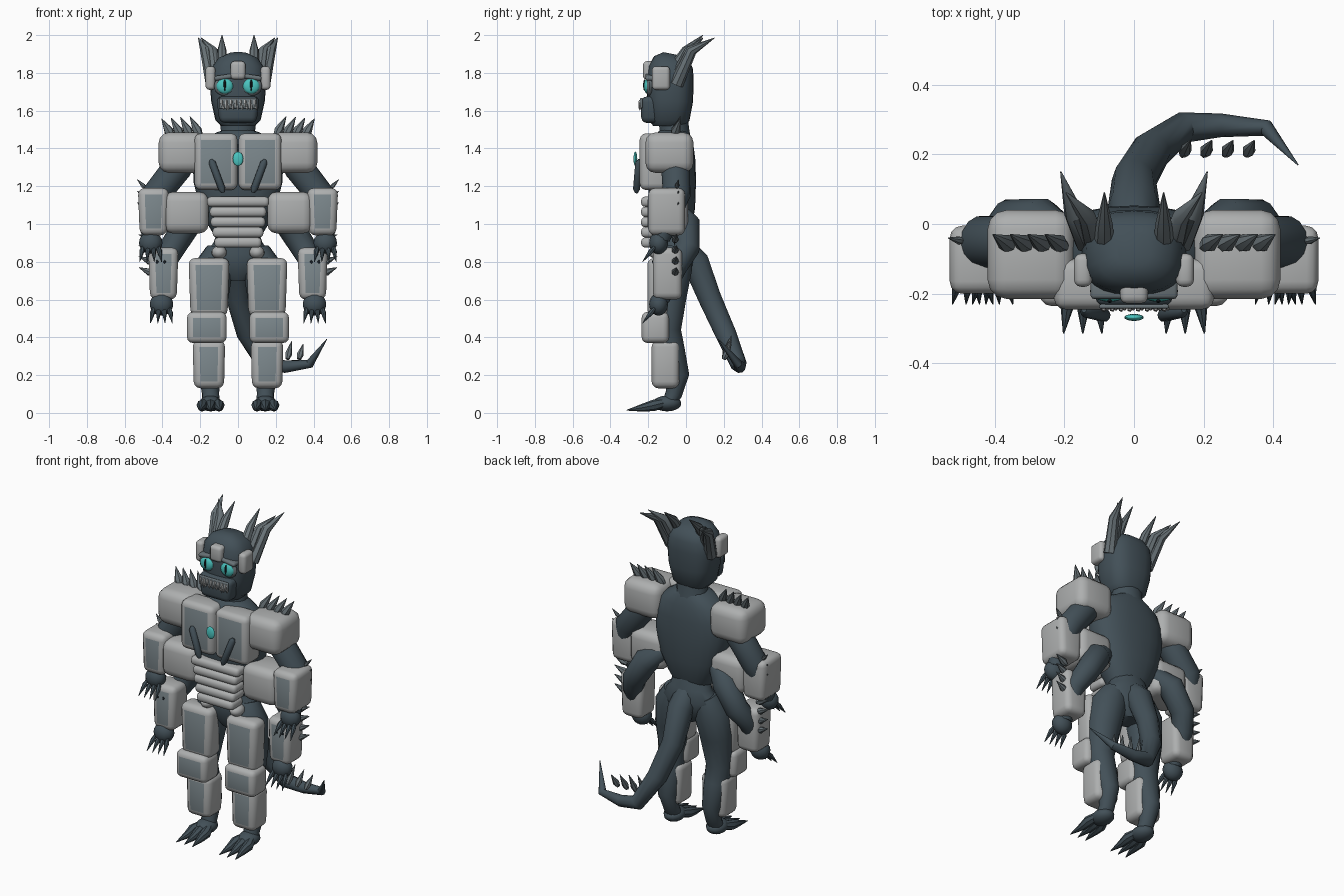
import bpy, bmesh, math
from mathutils import Vector, Matrix

if "Cube" in bpy.data.objects:
    bpy.data.objects.remove(bpy.data.objects["Cube"])


def material(name, rgb):
    m = bpy.data.materials.new(name)
    m.diffuse_color = (*rgb, 1)
    m.use_nodes = True
    m.node_tree.nodes["Principled BSDF"].inputs["Base Color"].default_value = m.diffuse_color
    return m


DARK = material("dark slate hide", (0.055, 0.08, 0.097))
LIGHT = material("light grey armour", (0.42, 0.43, 0.43))
MID = material("blue grey armour face", (0.205, 0.25, 0.27))
HORN = material("horn grey", (0.14, 0.17, 0.185))
TEAL = material("teal glow", (0.07, 0.56, 0.53))
BLACK = material("black slit", (0.01, 0.015, 0.02))


def finish(name, bm, mats):
    bmesh.ops.recalc_face_normals(bm, faces=bm.faces)
    me = bpy.data.meshes.new(name)
    bm.to_mesh(me)
    bm.free()
    ob = bpy.data.objects.new(name, me)
    bpy.context.collection.objects.link(ob)
    for m in mats:
        me.materials.append(m)
    bpy.ops.object.select_all(action='DESELECT')
    ob.select_set(True)
    bpy.context.view_layer.objects.active = ob
    bpy.ops.object.shade_smooth_by_angle(angle=math.radians(42))
    return ob


def plate(name, lo, hi, bevel=0.03, face=True, tilt=0, taper=1.0, mat=LIGHT):
    """Rounded armour block between two corners, darker on its flat front."""
    lo, hi = Vector(lo), Vector(hi)
    mid, size = (lo + hi) / 2, hi - lo
    size = Vector([abs(v) for v in size])
    bm = bmesh.new()
    bmesh.ops.create_cube(bm, size=1)
    for v in bm.verts:
        k = taper if v.co.z < 0 else 1
        v.co = Vector((v.co.x * size.x * k, v.co.y * size.y, v.co.z * size.z))
    bmesh.ops.bevel(bm, geom=bm.edges[:], offset=bevel, segments=3, profile=0.5, affect='EDGES')
    bm.normal_update()
    for f in bm.faces:
        f.material_index = int(face and f.normal.y < -0.99)
    bm.transform(Matrix.Translation(mid) @ Matrix.Rotation(tilt, 4, 'Y'))
    return finish(name, bm, [mat, MID])


def tube(name, pts, mat=DARK, sides=14, power=1.0):
    """Loft through (x, y, z, radius a, radius b); power below 1 squares the section."""
    bm = bmesh.new()
    P = [Vector(p[:3]) for p in pts]
    u, rings = Vector((1, 0, 0)), []
    for i, p in enumerate(pts):
        t = (P[min(i + 1, len(P) - 1)] - P[max(i - 1, 0)]).normalized()
        u = u - t * u.dot(t)
        if u.length < 0.05:
            u = t.orthogonal()
        u.normalize()
        w = t.cross(u)
        ring = []
        for k in range(sides):
            a = math.tau * k / sides
            c, s = math.cos(a), math.sin(a)
            c = math.copysign(abs(c) ** power, c)
            s = math.copysign(abs(s) ** power, s)
            ring.append(bm.verts.new(P[i] + u * c * p[3] + w * s * p[-1 if len(p) == 5 else 3]))
        rings.append(ring)
    for a, b in zip(rings, rings[1:]):
        for k in range(sides):
            bm.faces.new((a[k], a[k - 1], b[k - 1], b[k]))
    bm.faces.new(rings[0])
    bm.faces.new(rings[-1])
    return finish(name, bm, [mat])


def spike(name, a, b, r, mat=HORN, sides=7):
    """Teardrop thorn from a to b."""
    a, b = Vector(a), Vector(b)
    m = a.lerp(b, 0.3)
    return tube(name, [(*a, r * 0.6), (*m, r), (*b, 0.0015)], mat, sides)


def blob(name, c, r, mat, seg=16):
    bm = bmesh.new()
    bmesh.ops.create_uvsphere(bm, u_segments=seg, v_segments=10, radius=1)
    bm.transform(Matrix.Translation(c) @ Matrix.Diagonal((*r, 1)))
    return finish(name, bm, [mat])


# Body core
tube("torso", [(0, -.07, .90, .10, .07), (0, -.07, .98, .15, .10), (0, -.07, 1.08, .20, .118),
               (0, -.075, 1.22, .235, .128), (0, -.075, 1.34, .24, .125), (0, -.07, 1.43, .20, .11),
               (0, -.06, 1.48, .12, .085), (0, -.06, 1.50, .07, .07)], sides=24, power=0.85)
tube("neck", [(0, -.06, 1.44, .12, .09), (0, -.06, 1.49, .09, .08), (0, -.07, 1.57, .10, .08)])
tube("pelvis", [(0, -.05, .70, .06, .06), (0, -.05, .75, .13, .09), (0, -.05, .84, .18, .105),
                (0, -.05, .90, .13, .09), (0, -.06, .96, .11, .08)], sides=20)

# Head
tube("head", [(0, -.09, 1.52, .09, .085), (0, -.09, 1.55, .12, .108), (0, -.085, 1.65, .142, .122),
              (0, -.083, 1.76, .15, .124), (0, -.08, 1.83, .138, .117), (0, -.075, 1.875, .105, .095),
              (0, -.07, 1.90, .05, .05)], sides=24, power=0.75)
plate("jaw", (-.115, -.237, 1.535), (.115, -.10, 1.675), .03, False, taper=.85, mat=DARK)
plate("mouth", (-.10, -.243, 1.612), (.10, -.23, 1.668), .006, False, mat=HORN)
for i in range(8):
    x = -.087 + i * .0249
    long = .022 if i in (1, 6) else 0
    spike("upper_tooth", (x, -.243, 1.657), (x, -.248, 1.622 - long), .008, LIGHT, 5)
    spike("lower_tooth", (x + .01, -.242, 1.607), (x + .01, -.246, 1.635), .006, LIGHT, 5)
plate("brow_plate", (-.04, -.228, 1.765), (.04, -.15, 1.862), .02, False)

# Chest gem and belly bands
blob("chest_gem", (0, -.268, 1.345), (.028, .01, .038), TEAL)
for i in range(5):
    w, z = (.165, .15, .145, .135, .125)[i], 1.145 - i * .054
    plate("belly_band", (-w, -.238, z - .054), (w, -.12, z), .022, False)

for s in (-1, 1):
    # Eyes, cheek plates and horns
    blob("eye_socket", (s * .07, -.192, 1.73), (.057, .022, .052), HORN)
    blob("eye", (s * .07, -.205, 1.73), (.044, .018, .040), TEAL)
    blob("pupil", (s * .07, -.219, 1.735), (.007, .008, .030), BLACK, 8)
    plate("eye_brow", (s * .025, -.215, 1.765), (s * .125, -.16, 1.79), .011, False, s * .15, mat=HORN)
    plate("temple_plate", (s * .12, -.18, 1.71), (s * .172, -.085, 1.835), .02, False)
    horns = [((.135, -.05, 1.74), (.172, .03, 1.92), (.21, .15, 1.985), .036),
             ((.115, -.05, 1.78), (.135, .02, 1.92), (.195, .09, 1.985), .033),
             ((.085, -.06, 1.83), (.085, .00, 1.92), (.085, .09, 2.0), .03)]
    for a, b, c, r in horns:
        tube("horn", [(s * a[0], a[1], a[2], r), (s * b[0], b[1], b[2], r * .8),
                      (s * c[0], c[1], c[2], .002)], HORN, 8)

    # Chest armour
    plate("chest_plate", (s * .003, -.245, 1.18), (s * .23, -.10, 1.48), .034)
    tube("chest_rib", [(s * .143, -.246, 1.34, .008), (s * .137, -.25, 1.325, .019),
                       (s * .085, -.262, 1.185, .019), (s * .078, -.262, 1.165, .008)], DARK, 10)
    blob("hip_stud", (s * .10, -.15, .85), (.04, .05, .035), LIGHT)

    # Upper arm pair
    plate("shoulder_pad", (s * .17, -.215, 1.27), (s * .42, .04, 1.485), .055, False)
    tube("upper_arm", [(s * .24, -.06, 1.42, .06), (s * .32, -.055, 1.30, .078),
                       (s * .43, -.05, 1.16, .075), (s * .465, -.09, 1.04, .06),
                       (s * .465, -.13, .92, .045)])
    plate("forearm_guard", (s * .365, -.20, .94), (s * .53, -.005, 1.19), .035, taper=.88)
    # Lower arm pair
    plate("side_pad", (s * .155, -.205, .95), (s * .395, .01, 1.17), .05, False)
    tube("lower_arm", [(s * .18, -.05, 1.07, .05), (s * .27, .00, 1.00, .075),
                       (s * .35, .005, .87, .068), (s * .395, -.05, .78, .06),
                       (s * .40, -.13, .60, .042)])
    plate("lower_forearm_guard", (s * .315, -.175, .60), (s * .475, -.02, .875), .035, taper=.88)

    # Hands with claws
    for hx, hy, hz in ((.462, -.145, .90), (.405, -.145, .575)):
        blob("hand", (s * hx, hy, hz), (.062, .05, .06), DARK, 12)
        for i in range(4):
            dx = -.052 + i * .035
            spike("claw", (s * (hx + dx * .8), hy - .02, hz - .02),
                  (s * (hx + dx * 1.1), hy - .085, hz - .10), .014, DARK)

    # Shoulder and forearm thorns
    for i in range(4):
        x = .20 + i * .05
        spike("shoulder_thorn", (s * x, -.065, 1.465), (s * (x + .055), -.03, 1.57 - i * .004), .026)
    for i in range(3):
        z = 1.19 - i * .06
        spike("forearm_thorn", (s * .49, -.05, z), (s * .533, -.04, z + .045), .012)
    for i in range(4):
        z = .735 + i * .058
        spike("elbow_thorn", (s * .445, -.06, z), (s * .525, -.05, z + .035), .02)
    for dx in (-.02, .02):
        blob("guard_rivet", (s * (.408 + dx), -.174, .80), (.007, .005, .009), BLACK, 8)

    # Leg, armour and clawed foot
    tube("leg", [(s * .10, -.05, .86, .07), (s * .13, -.07, .77, .105), (s * .15, -.08, .62, .10, .085),
                 (s * .16, -.105, .44, .08), (s * .155, -.08, .33, .075), (s * .15, -.04, .20, .058),
                 (s * .145, -.065, .10, .045), (s * .145, -.095, .04, .05, .035)])
    plate("thigh_plate", (s * .045, -.205, .51), (s * .262, -.085, .82), .036, taper=.9)
    plate("knee_plate", (s * .06, -.235, .37), (s * .27, -.09, .535), .032)
    plate("shin_plate", (s * .068, -.182, .13), (s * .24, -.035, .385), .036, taper=.93)
    blob("foot", (s * .145, -.10, .05), (.06, .075, .042), DARK, 12)
    for i in range(3):
        x = .10 + i * .045
        tube("toe", [(s * (.125 + i * .02), -.09, .06, .022), (s * x, -.17, .04, .03),
                     (s * x, -.225, .028, .022), (s * (x - .008 + i * .01), -.314, .014, .002)], DARK, 8)

# Tail with a row of thorns
tube("tail", [(0, -.02, .87, .07), (0, .05, .80, .075), (0, .125, .61, .064), (.05, .21, .42, .058),
              (.14, .277, .26, .045), (.25, .283, .245, .034), (.38, .275, .26, .024),
              (.47, .17, .39, .002)], DARK, 10)
for i in range(4):
    x = .14 + i * .061
    spike("tail_thorn", (x, .20, .285), (x + .022, .24, .41 - i * .015), .019)
